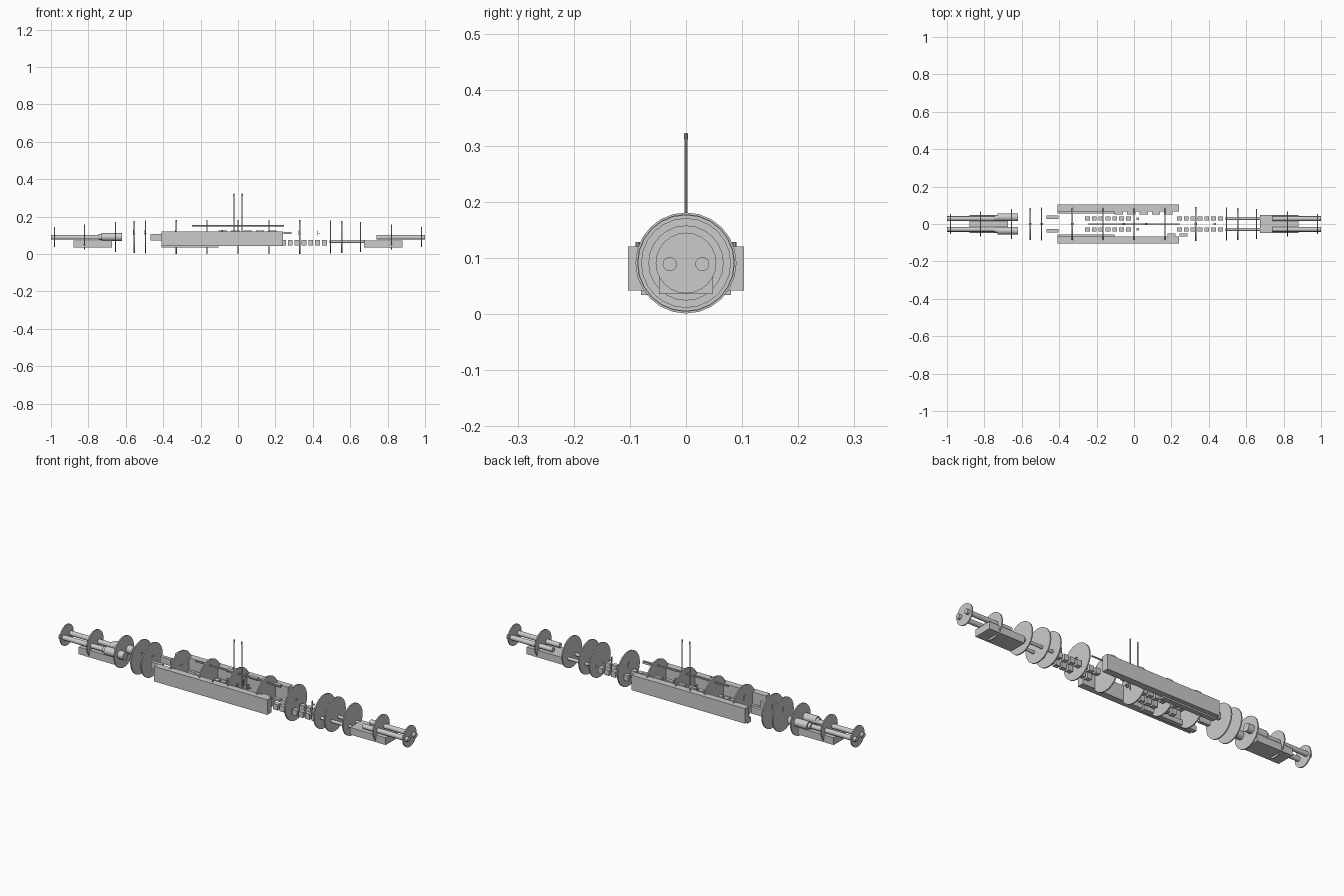
import bpy, math

if "Cube" in bpy.data.objects:
    bpy.data.objects.remove(bpy.data.objects["Cube"])

ZC = 0.091  # height of the hull axis


def finish(ob, name, smooth=False):
    ob.name = name
    if smooth:
        bpy.ops.object.shade_smooth_by_angle(angle=math.radians(35))
    return ob


def box(name, x0, x1, y0, y1, z0, z1):
    bpy.ops.mesh.primitive_cube_add(size=1, location=((x0 + x1) / 2, (y0 + y1) / 2, (z0 + z1) / 2))
    ob = bpy.context.object
    ob.scale = (abs(x1 - x0), abs(y1 - y0), abs(z1 - z0))
    return finish(ob, name)


def rod_x(name, x0, x1, y, z, r, n=16):
    bpy.ops.mesh.primitive_cylinder_add(vertices=n, radius=r, depth=x1 - x0,
                                        location=((x0 + x1) / 2, y, z), rotation=(0, math.pi / 2, 0))
    return finish(bpy.context.object, name, True)


def rod_z(name, x, y, z0, z1, r, n=10):
    bpy.ops.mesh.primitive_cylinder_add(vertices=n, radius=r, depth=z1 - z0, location=(x, y, (z0 + z1) / 2))
    return finish(bpy.context.object, name, True)


# Round bulkheads, tapering towards both ends
for x, r in ((0, .09), (.165, .09), (.33, .09), (.495, .087), (.555, .086),
             (.655, .08), (.82, .067), (.982, .054)):
    for s in ((1, -1) if x else (1,)):
        rod_x("bulkhead", s * x - .003, s * x + .003, 0, ZC, r, 24)

# Long side tanks, lower side tanks and their filler caps
for s in (-1, 1):
    box("side_tank", -.41, .24, s * .068, s * .103, .042, .12)
    box("lower_side_tank", -.41, -.105, s * .055, s * .08, .034, .06)
    rod_z("filler_cap", -.085, s * .086, .115, .128, .004)

# End ballast boxes
for s in (-1, 1):
    box("end_tank", s * .675, s * .88, -.048, .048, .036, .073)

for s in (-1, 1):
    # Torpedo tubes at both ends
    rod_x("bow_tube", .74, 1.0, s * .029, ZC - .002, .0125)
    rod_x("stern_tube", -1.0, -.73, s * .029, ZC - .002, .0125)
    # Motors and engines
    rod_x("motor", -.73, -.62, s * .036, ZC, .021)
    rod_x("motor_neck", -.745, -.73, s * .033, ZC, .015)
    box("engine", -.467, -.405, s * .028, s * .046, .072, .106)
    # Thin tubes ahead of the battery cells
    rod_x("front_pipe", .49, .68, s * .029, .067, .008)
    # Battery rows, fore and amidships
    for start in (.242, -.25):
        for i in range(7):
            x = start + i * .0365
            box("battery_cell", x - .012, x + .014, s * .018, s * .041, .045, .074)

# Row of bunks along one side, and two on the other
for i in range(5):
    x = -.103 + i * .066
    box("bunk", x, x + .045, .05, .067, .115, .127)
for x in (.18, .243):
    box("bunk", x, x + .043, -.052, -.068, .108, .118)

# Overhead rail
rod_x("overhead_rail", -.245, .245, 0, .152, .004, 10)

# Twin masts with small tips
for x in (-.022, .022):
    rod_z("mast", x, 0, .06, .323, .0028)
    rod_z("mast_tip", x, 0, .311, .322, .0038)

# Small crew stations: seat, back and control
for x, y, z in ((-.495, 0, .115), (-.555, 0, .115), (-.33, 0, .115), (-.055, 0, .1), (.02, .028, .1),
                (.02, -.028, .1), (.065, 0, .1), (.33, 0, .112), (.43, 0, .112)):
    box("seat", x - .006, x + .008, y - .006, y + .006, z - .006, z - .002)
    box("seat_back", x - .006, x - .003, y - .006, y + .006, z - .013, z + .013)
